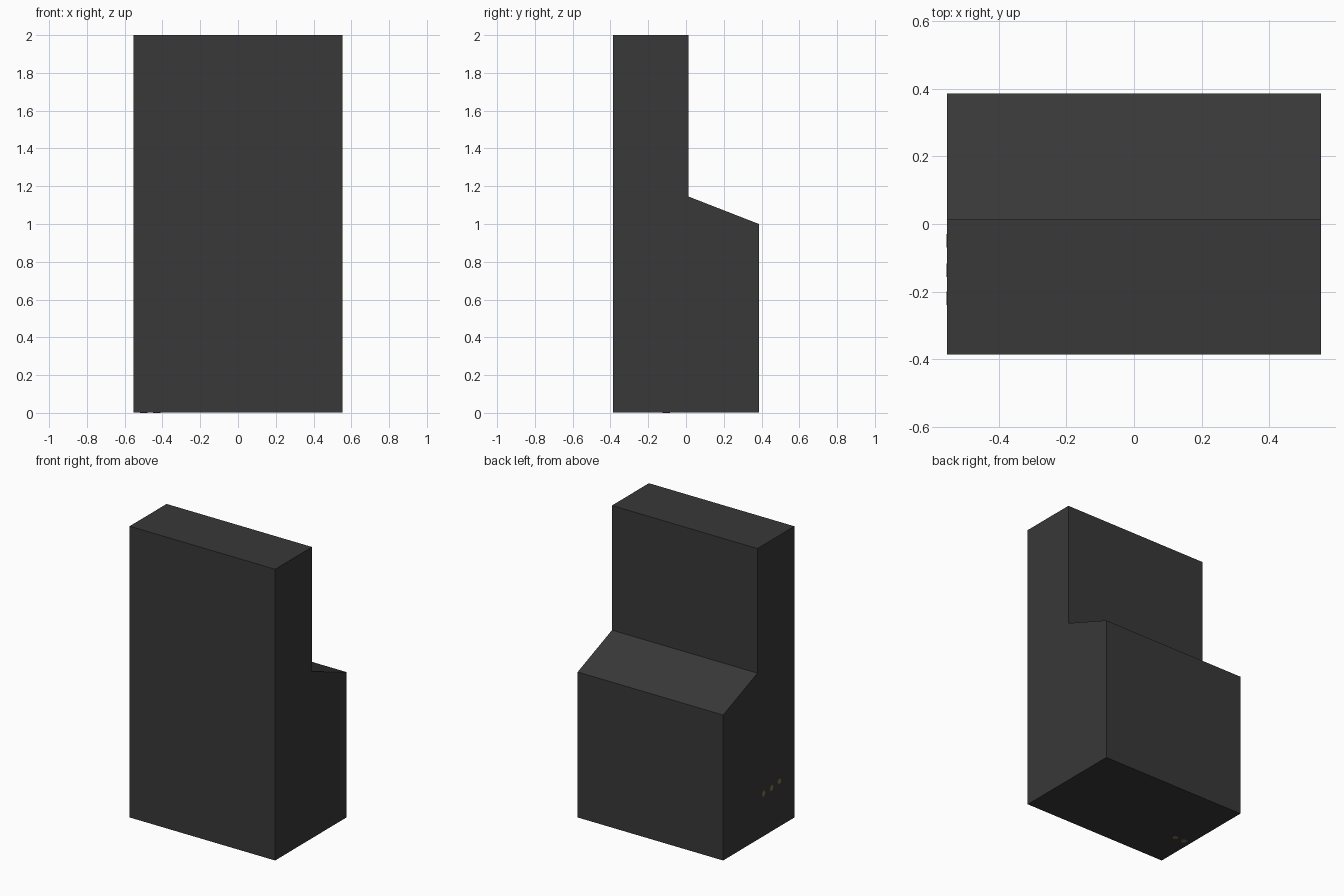
import bpy, bmesh, math
from mathutils import Matrix

if "Cube" in bpy.data.objects:
    bpy.data.objects.remove(bpy.data.objects["Cube"])


def material(name, rgb):
    m = bpy.data.materials.new(name)
    m.diffuse_color = (*rgb, 1.0)
    m.use_nodes = True
    m.node_tree.nodes["Principled BSDF"].inputs["Base Color"].default_value = m.diffuse_color
    return m


charcoal = material("charcoal", (0.04, 0.04, 0.04))
brown = material("dull brown", (0.22, 0.16, 0.08))


def finish(bm, name, mat):
    bmesh.ops.recalc_face_normals(bm, faces=bm.faces)
    mesh = bpy.data.meshes.new(name)
    bm.to_mesh(mesh)
    bm.free()
    mesh.materials.append(mat)
    obj = bpy.data.objects.new(name, mesh)
    bpy.context.collection.objects.link(obj)
    return obj


# Cabinet body: side profile (y, z) extruded across the width
HALF_W = 0.552
BASE = 0.002
profile = [(-0.386, BASE), (0.386, BASE), (0.386, 1.0),
           (0.014, 1.145), (0.014, 2.0), (-0.386, 2.0)]
bm = bmesh.new()
side = bm.faces.new([bm.verts.new((-HALF_W, y, z)) for y, z in profile])
ext = bmesh.ops.extrude_face_region(bm, geom=[side])
bmesh.ops.translate(bm, vec=(2 * HALF_W, 0, 0),
                    verts=[v for v in ext["geom"] if isinstance(v, bmesh.types.BMVert)])
finish(bm, "cabinet_body", charcoal)


# Small flat studs
def studs(name, centres, rotation):
    bm = bmesh.new()
    for c in centres:
        bmesh.ops.create_cone(bm, cap_ends=True, segments=8, radius1=0.02, radius2=0.02,
                              depth=0.004, matrix=Matrix.Translation(c) @ rotation)
    finish(bm, name, brown)


# Row on the left side, pair under the base
studs("side_studs", [(-HALF_W, y, z) for y, z in ((-0.05, 0.295), (-0.136, 0.3), (-0.22, 0.315))],
      Matrix.Rotation(math.pi / 2, 4, 'Y'))
studs("base_studs", [(x, -0.105, BASE) for x in (-0.43, -0.50)], Matrix.Identity(4))
